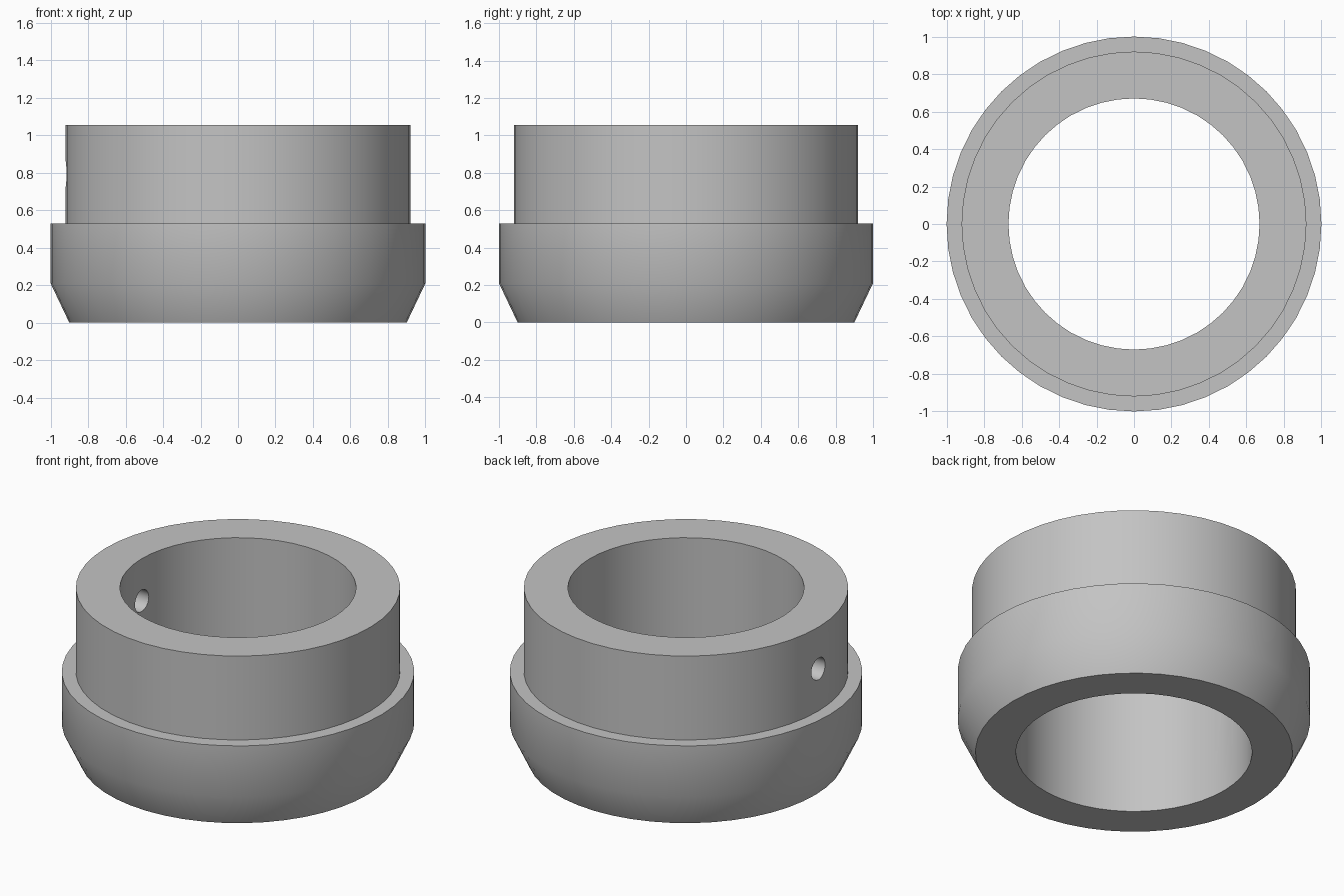
import bpy
import bmesh
from math import radians, pi
from mathutils import Matrix

cube = bpy.data.objects.get("Cube")
if cube:
    bpy.data.objects.remove(cube, do_unlink=True)

SEGMENTS = 48
BORE, NECK, FLANGE, BASE = 0.67, 0.92, 1.0, 0.9
HEIGHT, SHOULDER, CHAMFER = 1.055, 0.53, 0.21

grey = bpy.data.materials.new("plain grey")
grey.use_nodes = True
colour = (0.55, 0.55, 0.55, 1)
grey.diffuse_color = colour
grey.node_tree.nodes["Principled BSDF"].inputs["Base Color"].default_value = colour


def make_object(name, bm):
    bmesh.ops.recalc_face_normals(bm, faces=bm.faces)
    mesh = bpy.data.meshes.new(name)
    bm.to_mesh(mesh)
    bm.free()
    mesh.materials.append(grey)
    obj = bpy.data.objects.new(name, mesh)
    bpy.context.collection.objects.link(obj)
    return obj


# Stepped collar: a closed profile turned around the z axis
profile = [(BORE, 0), (BASE, 0), (FLANGE, CHAMFER), (FLANGE, SHOULDER),
           (NECK, SHOULDER), (NECK, HEIGHT), (BORE, HEIGHT)]
bm = bmesh.new()
points = [bm.verts.new((r, 0, z)) for r, z in profile]
edges = [bm.edges.new((a, b)) for a, b in zip(points, points[1:] + points[:1])]
bmesh.ops.spin(bm, geom=points + edges, cent=(0, 0, 0), axis=(0, 0, 1),
               angle=2 * pi, steps=SEGMENTS)
bmesh.ops.remove_doubles(bm, verts=bm.verts, dist=0.0001)
collar = make_object("collar", bm)

# Radial screw hole through one side of the neck
bm = bmesh.new()
place = Matrix.Translation((-0.8, 0, (SHOULDER + HEIGHT) / 2)) @ Matrix.Rotation(pi / 2, 4, "Y")
bmesh.ops.create_cone(bm, cap_ends=True, segments=24, radius1=0.068,
                      radius2=0.068, depth=0.5, matrix=place)
cutter = make_object("hole_cutter", bm)
cutter.hide_render = True

cut = collar.modifiers.new("screw hole", "BOOLEAN")
cut.operation = "DIFFERENCE"
cut.solver = "EXACT"
cut.object = cutter
bpy.ops.object.select_all(action="DESELECT")
bpy.context.view_layer.objects.active = collar
collar.select_set(True)
bpy.ops.object.modifier_apply(modifier=cut.name)
bpy.data.objects.remove(cutter, do_unlink=True)

# Smooth walls and chamfer, crisp rims
bpy.ops.object.shade_smooth_by_angle(angle=radians(30))
